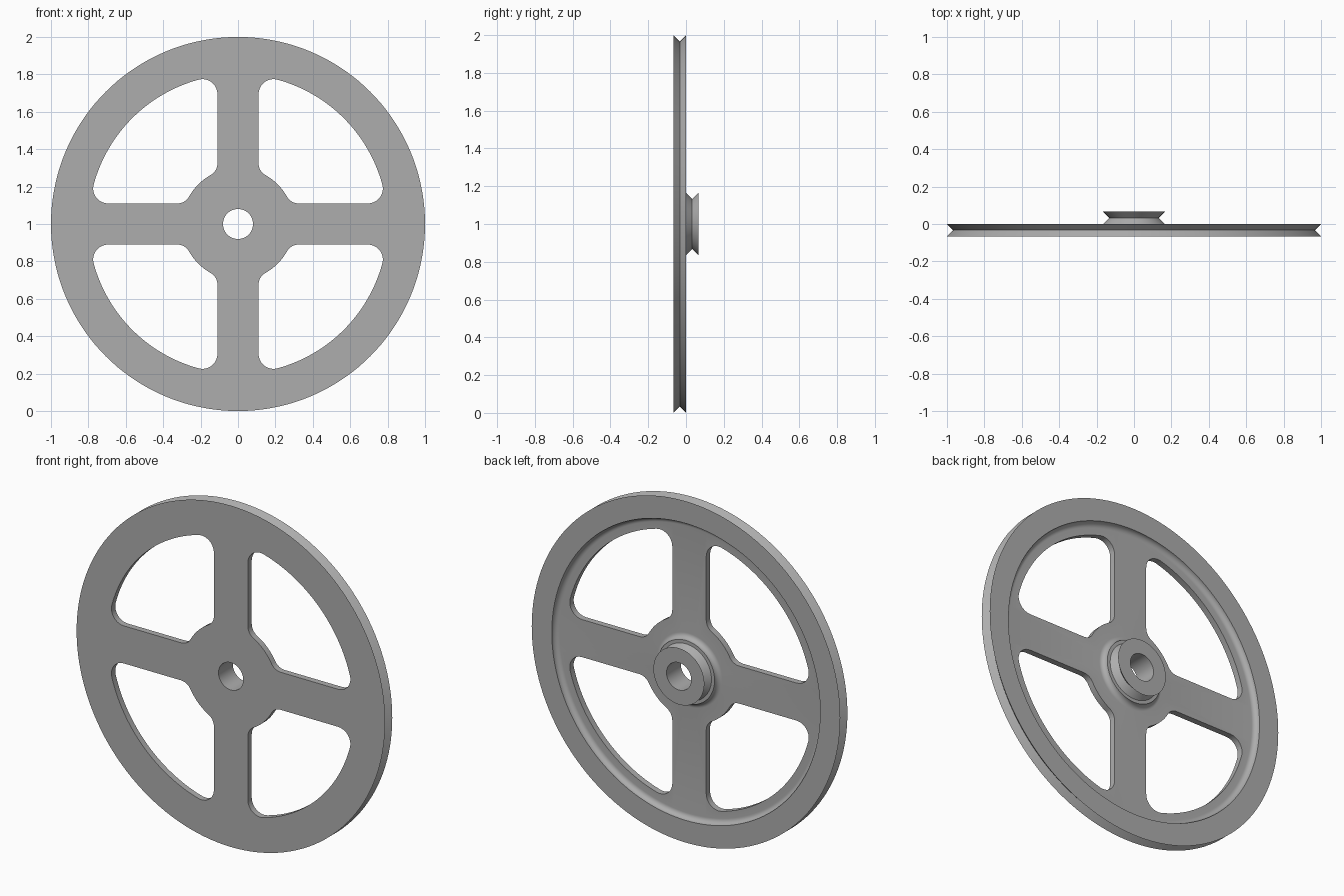
import bpy, bmesh
from math import sin, cos, pi, atan2, sqrt
from mathutils import Matrix, Vector

if "Cube" in bpy.data.objects:
    bpy.data.objects.remove(bpy.data.objects["Cube"])

SEGMENTS = 144
THICK = 0.066           # rim and pulley thickness
WEB_Y = -0.03           # back face of the recessed web
CENTRE = Vector((0, 0, 1))

metal = bpy.data.materials.new("grey metal")
metal.use_nodes = True
grey = (0.42, 0.42, 0.42, 1)
metal.diffuse_color = grey
metal.node_tree.nodes["Principled BSDF"].inputs["Base Color"].default_value = grey


def arc(cx, cy, r, a0, a1, n):
    return [(cx + r * cos(a0 + (a1 - a0) * i / n),
             cy + r * sin(a0 + (a1 - a0) * i / n)) for i in range(n + 1)]


def make_object(name, bm):
    bmesh.ops.recalc_face_normals(bm, faces=bm.faces)
    mesh = bpy.data.meshes.new(name)
    bm.to_mesh(mesh)
    bm.free()
    mesh.materials.append(metal)
    obj = bpy.data.objects.new(name, mesh)
    bpy.context.collection.objects.link(obj)
    return obj


def lathe(name, section):
    """Revolve a closed (radius, y) section about the y axis."""
    bm = bmesh.new()
    rings = []
    for i in range(SEGMENTS):
        a = 2 * pi * i / SEGMENTS
        rings.append([bm.verts.new(CENTRE + Vector((r * cos(a), y, r * sin(a))))
                      for r, y in section])
    for i, ring in enumerate(rings):
        after = rings[(i + 1) % SEGMENTS]
        for j in range(len(section)):
            k = (j + 1) % len(section)
            bm.faces.new((ring[j], ring[k], after[k], after[j]))
    return make_object(name, bm)


# Wheel section: bore, front face, V-grooved rim, filleted web, V-grooved hub
fillet = -WEB_Y
section = [(0.08, -THICK), (1, -THICK), (0.967, -THICK / 2), (1, 0)]
section += arc(0.87 - fillet, 0, fillet, 0, -pi / 2, 8)
section += arc(0.185 + fillet, 0, fillet, -pi / 2, -pi, 8)
section += [(0.165, 0), (0.132, THICK / 2), (0.165, THICK), (0.08, THICK)]
wheel = lathe("spoked_pulley_wheel", section)

# Outline of one opening between spokes, with rounded corners
HALF, HUB_R, RIM_R, F_HUB, F_RIM = 0.11, 0.3, 0.8, 0.07, 0.08
hx, rx = HALF + F_HUB, HALF + F_RIM
hz = sqrt((HUB_R + F_HUB) ** 2 - hx ** 2)
rz = sqrt((RIM_R - F_RIM) ** 2 - rx ** 2)
hub_a, rim_a = atan2(hz, hx), atan2(rz, rx)
outline = arc(0, 0, HUB_R, pi / 2 - hub_a, hub_a, 10)
outline += arc(hx, hz, F_HUB, hub_a + pi, pi, 8)[1:] if hub_a + pi < pi else \
    arc(hx, hz, F_HUB, pi + hub_a, pi, 8)[1:]
outline += arc(rx, rz, F_RIM, pi, rim_a, 10)
outline += arc(0, 0, RIM_R, rim_a, pi / 2 - rim_a, 32)[1:]
outline += arc(rz, rx, F_RIM, pi / 2 - rim_a, -pi / 2, 10)[1:]
outline += arc(hz, hx, F_HUB, -pi / 2, -pi / 2 - hub_a, 8)[:-1]

# Four opening cutters
bm = bmesh.new()
for q in range(4):
    turn = Matrix.Rotation(q * pi / 2, 3, 'Y')
    face = bm.faces.new([bm.verts.new(CENTRE + turn @ Vector((x, -0.2, z)))
                         for x, z in outline])
    moved = bmesh.ops.extrude_face_region(bm, geom=[face])["geom"]
    bmesh.ops.translate(bm, vec=(0, 0.4, 0),
                        verts=[v for v in moved if isinstance(v, bmesh.types.BMVert)])
cutter = make_object("opening_cutter", bm)
cutter.hide_render = True

cut = wheel.modifiers.new("openings", 'BOOLEAN')
cut.operation = 'DIFFERENCE'
cut.solver = 'EXACT'
cut.object = cutter
bpy.context.view_layer.objects.active = wheel
wheel.select_set(True)
bpy.ops.object.modifier_apply(modifier=cut.name)
bpy.data.objects.remove(cutter)
bpy.ops.object.shade_smooth_by_angle(angle=pi / 6)
